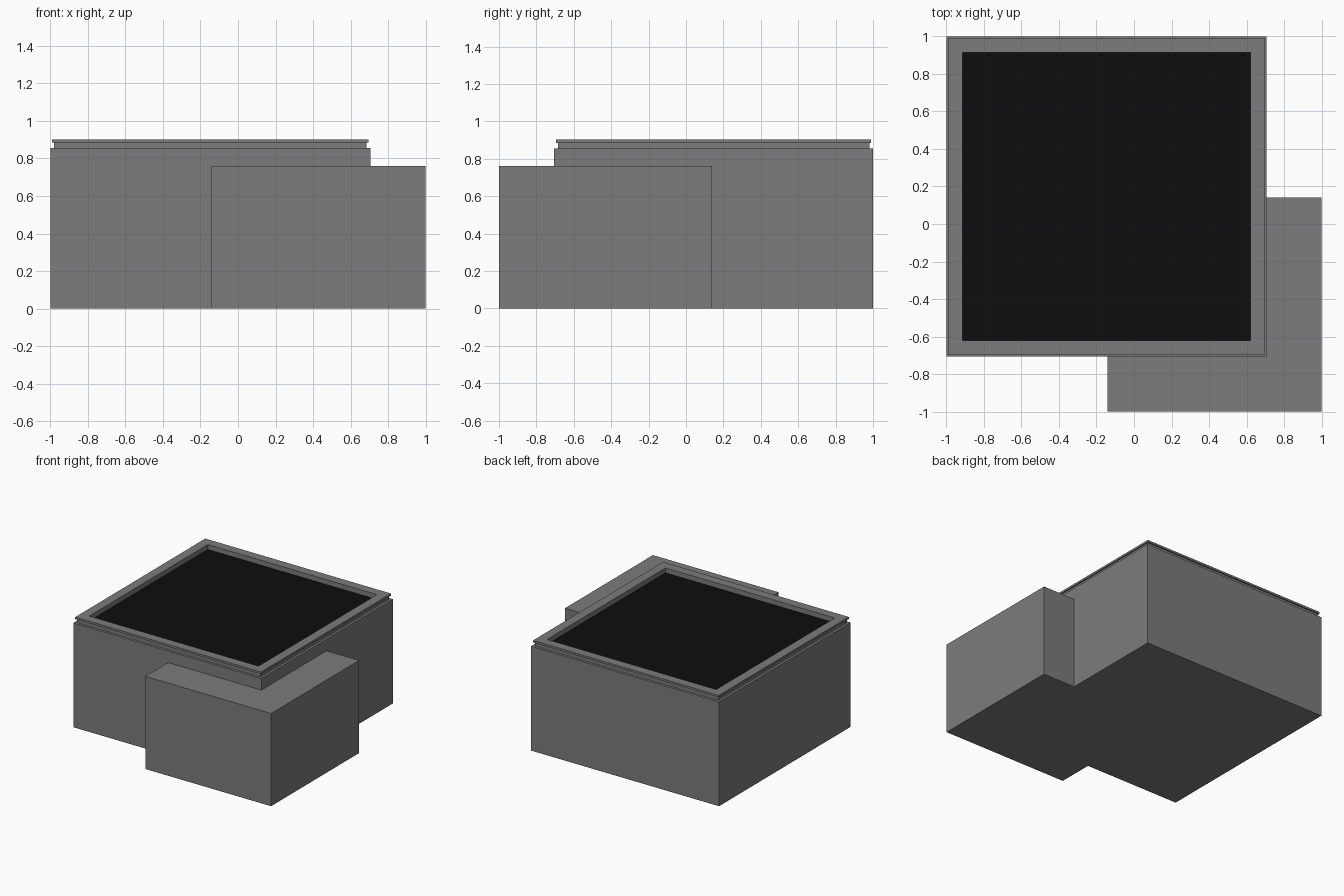
import bpy

default = bpy.data.objects.get("Cube")
if default:
    bpy.data.objects.remove(default, do_unlink=True)


def material(name, value):
    mat = bpy.data.materials.new(name)
    mat.use_nodes = True
    colour = (value, value, value, 1)
    mat.diffuse_color = colour
    mat.node_tree.nodes["Principled BSDF"].inputs["Base Color"].default_value = colour
    return mat


def extrude_outline(name, outline, z0, z1, mat):
    """Closed prism over a plan outline."""
    n = len(outline)
    verts = [(x, y, z) for z in (z0, z1) for x, y in outline]
    faces = [tuple(reversed(range(n))), tuple(range(n, 2 * n))]
    faces += [(i, (i + 1) % n, n + (i + 1) % n, n + i) for i in range(n)]
    return add_mesh(name, verts, faces, mat)


def square(inset):
    """Main block plan, pulled in by inset."""
    lo, hi = -1 + inset, 0.705 - inset
    return [(lo, -hi), (hi, -hi), (hi, -lo), (lo, -lo)]


def frame(name, outer, inner, z0, z1, mat):
    """Square ring between two insets."""
    verts = [(x, y, z) for z in (z0, z1) for inset in (outer, inner) for x, y in square(inset)]
    faces = []
    for i in range(4):
        j = (i + 1) % 4
        faces += [(i, j, 8 + j, 8 + i), (4 + j, 4 + i, 12 + i, 12 + j),
                  (8 + i, 8 + j, 12 + j, 12 + i), (j, i, 4 + i, 4 + j)]
    return add_mesh(name, verts, faces, mat)


def add_mesh(name, verts, faces, mat):
    mesh = bpy.data.meshes.new(name)
    mesh.from_pydata(verts, [], faces)
    mesh.materials.append(mat)
    obj = bpy.data.objects.new(name, mesh)
    bpy.context.collection.objects.link(obj)
    return obj


grey = material("wall grey", 0.2)
black = material("roof black", 0.004)

# Main block and the lower wing wrapped around its front corner
extrude_outline("main_block", square(0), 0, 0.855, grey)
c = 0.705
wing = [(-0.14, -1), (1, -1), (1, 0.14), (c, 0.14), (c, -c), (-0.14, -c)]
extrude_outline("corner_wing", wing, 0, 0.76, grey)

# Parapet: recessed neck under an overhanging coping
frame("parapet_neck", 0.02, 0.085, 0.855, 0.885, grey)
frame("parapet_coping", 0.01, 0.085, 0.885, 0.902, grey)

# Sunken roof surface
extrude_outline("roof_surface", square(0.085), 0.856, 0.862, black)
